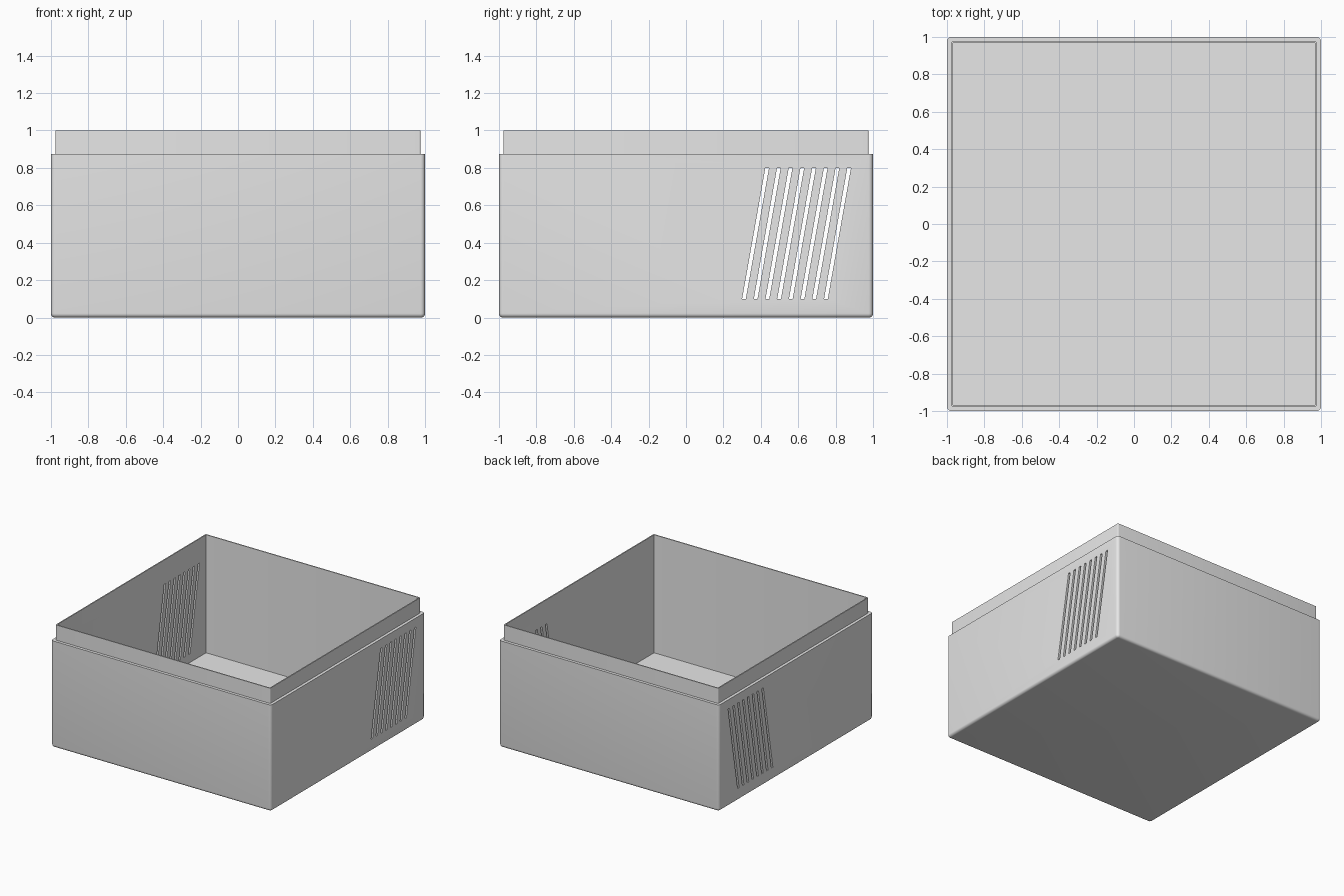
import bpy, bmesh, math

if "Cube" in bpy.data.objects:
    bpy.data.objects.remove(bpy.data.objects["Cube"])

grey = bpy.data.materials.new("plain grey")
grey.diffuse_color = (0.8, 0.8, 0.8, 1)
grey.use_nodes = True
grey.node_tree.nodes["Principled BSDF"].inputs["Base Color"].default_value = grey.diffuse_color


def make_object(name, bm):
    bmesh.ops.recalc_face_normals(bm, faces=bm.faces)
    mesh = bpy.data.meshes.new(name)
    bm.to_mesh(mesh)
    bm.free()
    mesh.materials.append(grey)
    obj = bpy.data.objects.new(name, mesh)
    bpy.context.collection.objects.link(obj)
    return obj


def square_ring(bm, half, radius, z, steps=5):
    """Square loop with rounded corners."""
    ring = []
    for corner in range(4):
        mid = math.radians(45 + 90 * corner)
        cx = math.copysign(half - radius, math.cos(mid))
        cy = math.copysign(half - radius, math.sin(mid))
        for i in range(steps + 1):
            a = math.radians(90 * corner + 90 * i / steps)
            ring.append(bm.verts.new((cx + radius * math.cos(a),
                                      cy + radius * math.sin(a), z)))
    return ring


# Wall section from the underside, up the outside, over the lip, down to the floor
FILLET, SHOULDER = 0.022, 0.875
section = []
for i in range(6):
    a = math.radians(90 * i / 5)
    inset = FILLET * (1 - math.sin(a))
    section.append((1 - inset, FILLET - inset + 0.002, FILLET * (1 - math.cos(a))))
section += [(1, FILLET + 0.002, SHOULDER), (0.976, 0.008, SHOULDER),
            (0.976, 0.008, 1), (0.967, 0.001, 1),
            (0.967, 0.001, SHOULDER), (0.967, 0.001, 0.03)]

bm = bmesh.new()
rings = [square_ring(bm, *s) for s in section]
for low, high in zip(rings, rings[1:]):
    n = len(low)
    for i in range(n):
        j = (i + 1) % n
        bm.faces.new((low[i], low[j], high[j], high[i]))
bm.faces.new(rings[0])
bm.faces.new(rings[-1])
box = make_object("open_box", bm)

# Slanted vent slots, cut through both side walls
bm = bmesh.new()
for k in range(8):
    y = 0.31 + 0.0626 * k
    cube = bmesh.ops.create_cube(bm, size=1)["verts"]
    for v in cube:
        up = v.co.z > 0
        v.co = (v.co.x * 2.4, y + (0.124 if up else 0) + v.co.y * 0.02,
                0.8 if up else 0.1)
cutter = make_object("vent_cutter", bm)
cutter.hide_render = True

cut = box.modifiers.new("vents", "BOOLEAN")
cut.operation = "DIFFERENCE"
cut.solver = "EXACT"
cut.object = cutter
bpy.context.view_layer.objects.active = box
box.select_set(True)
bpy.ops.object.modifier_apply(modifier=cut.name)
bpy.data.objects.remove(cutter)
bpy.ops.object.shade_smooth_by_angle(angle=math.radians(30))
